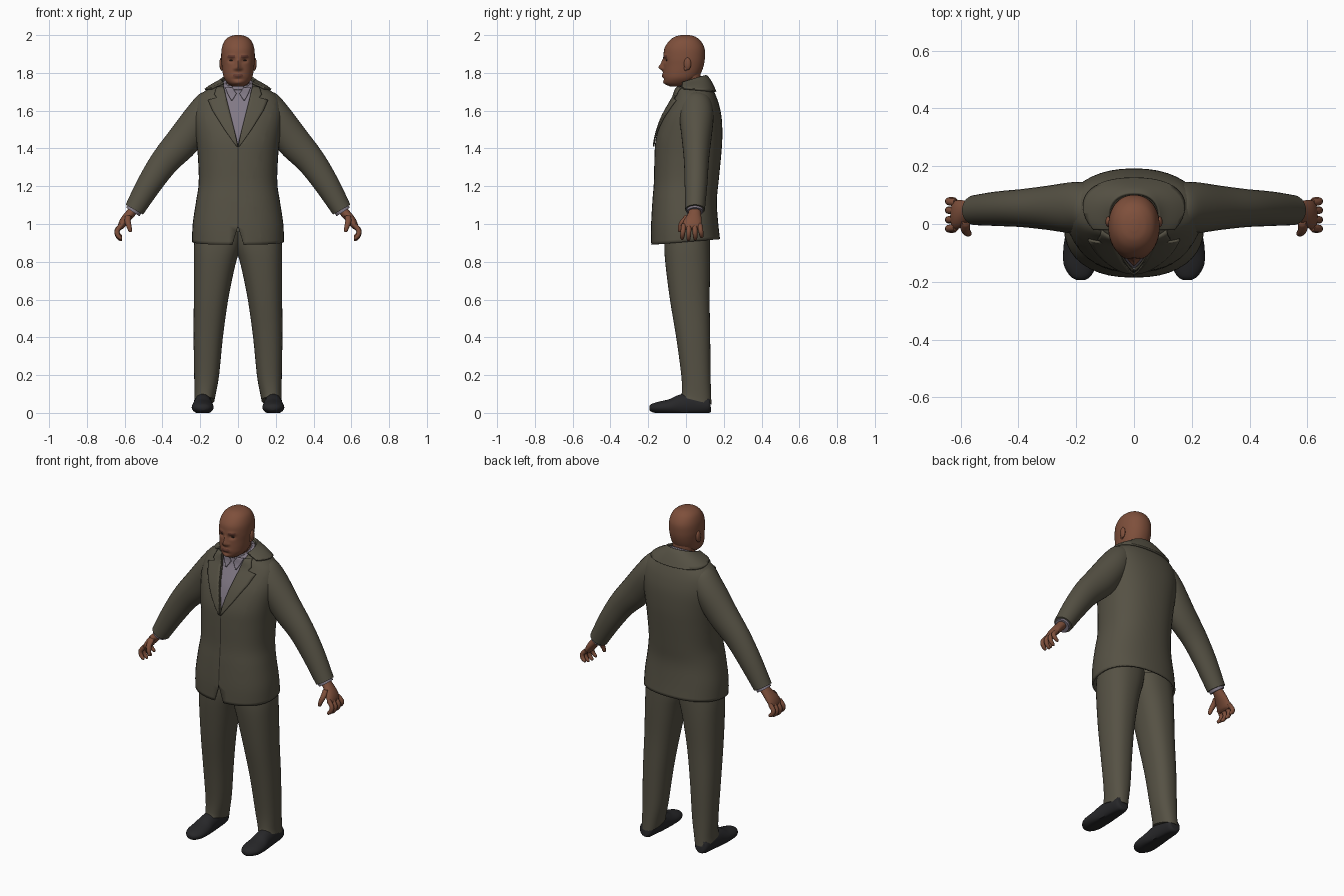
import bpy, bmesh, math
from mathutils import Vector
from mathutils.bvhtree import BVHTree

if "Cube" in bpy.data.objects:
    bpy.data.objects.remove(bpy.data.objects["Cube"])


def material(name, rgb):
    m = bpy.data.materials.new(name)
    m.use_nodes = True
    m.diffuse_color = (*rgb, 1)
    m.node_tree.nodes["Principled BSDF"].inputs["Base Color"].default_value = (*rgb, 1)
    return m


SUIT = material("olive_suit", (0.092, 0.083, 0.058))
SEAM = material("dark_seam", (0.03, 0.027, 0.02))
SHIRT = material("lilac_shirt", (0.22, 0.19, 0.235))
SKIN = material("brown_skin", (0.21, 0.079, 0.044))
LIPS = material("dark_lips", (0.13, 0.045, 0.03))
EYES = material("dark_eyes", (0.03, 0.018, 0.014))
SHOES = material("black_leather", (0.02, 0.02, 0.022))


def make(name, bm, mats, solid=0, offset=-1, mirror=False):
    me = bpy.data.meshes.new(name)
    bm.to_mesh(me)
    bm.free()
    ob = bpy.data.objects.new(name, me)
    bpy.context.collection.objects.link(ob)
    for m in mats:
        me.materials.append(m)
    bpy.ops.object.select_all(action='DESELECT')
    ob.select_set(True)
    bpy.context.view_layer.objects.active = ob
    bpy.ops.object.shade_smooth_by_angle(angle=math.radians(50))
    if solid:
        mod = ob.modifiers.new("Thickness", 'SOLIDIFY')
        mod.thickness, mod.offset = solid, offset
    if mirror:
        ob.modifiers.new("Mirror", 'MIRROR')
    return ob


def smooth_rows(rows, steps):
    """Catmull-Rom interpolation of rows of numbers."""
    out, n = [], len(rows)
    for i in range(n - 1):
        p = [rows[max(0, min(n - 1, i + k))] for k in (-1, 0, 1, 2)]
        for s in range(steps):
            t = s / steps
            out.append([.5 * (2*b + (c-a)*t + (2*a-5*b+4*c-d)*t*t + (3*b-a-3*c+d)*t**3)
                        for a, b, c, d in zip(*p)])
    return out + [list(rows[-1])]


def skin(rings, cap=True):
    bm = bmesh.new()
    vs = [[bm.verts.new(p) for p in r] for r in rings]
    n = len(vs[0])
    for a, b in zip(vs, vs[1:]):
        for j in range(n):
            k = (j + 1) % n
            bm.faces.new((a[j], a[k], b[k], b[j]))
    if cap:
        bm.faces.new(vs[0][::-1])
        bm.faces.new(vs[-1])
        bmesh.ops.recalc_face_normals(bm, faces=bm.faces)
    return bm


def loft(rows, steps=4, seg=40, power=2.3, cap=True):
    """Stacked rounded outlines; each row is x0, x1, y0, y1, z, tilt."""
    rings = []
    for x0, x1, y0, y1, z, tilt in smooth_rows(rows, steps):
        ring = []
        for j in range(seg):
            a = math.tau * j / seg
            c, s = [math.copysign(abs(v) ** (2 / power), v) for v in (math.cos(a), math.sin(a))]
            ring.append(Vector(((x0+x1)/2 + c*(x1-x0)/2, (y0+y1)/2 + s*(y1-y0)/2, z + tilt*s)))
        rings.append(ring)
    return skin(rings, cap)


def tube(rows, side, steps=4, seg=24):
    """Tube along a path; each row is x, y, z, radius, radius along side."""
    rows = smooth_rows(rows, steps)
    pts = [Vector(r[:3]) for r in rows]
    rings = []
    for i, r in enumerate(rows):
        along = pts[min(i + 1, len(pts) - 1)] - pts[max(i - 1, 0)]
        up = along.cross(side).normalized()
        rings.append([pts[i] + up * r[3] * math.cos(math.tau*j/seg)
                      + side * r[4] * math.sin(math.tau*j/seg) for j in range(seg)])
    return skin(rings)


def panel(tree, rows, lift, steps=4, cols=6):
    """Cloth strip laid on a front surface; each row is z, inner x, outer x."""
    bm = bmesh.new()
    grid = []
    for a, b in zip(rows, rows[1:]):
        for s in range(steps + 1):
            z, xi, xo = [p + (q - p) * s / steps for p, q in zip(a, b)]
            line = []
            for c in range(cols + 1):
                x = xi + (xo - xi) * c / cols
                hit = tree.ray_cast(Vector((x, -1, z)), Vector((0, 1, 0)))[0]
                line.append(bm.verts.new((x, (hit.y if hit else 0.02) - lift, z)))
            grid.append(line)
    for a, b in zip(grid, grid[1:]):
        for j in range(cols):
            bm.faces.new((a[j], a[j+1], b[j+1], b[j]))
    bmesh.ops.remove_doubles(bm, verts=bm.verts, dist=1e-5)
    return bm


def cut(bm, point, normal, test=lambda c: c.y < 0, clear=False):
    faces = [f for f in bm.faces if test(f.calc_center_median())]
    geom = faces + list({e for f in faces for e in f.edges}) + list({v for f in faces for v in f.verts})
    bmesh.ops.bisect_plane(bm, geom=geom, plane_co=point, plane_no=normal, clear_inner=clear)


def drop(bm, test):
    bmesh.ops.delete(bm, geom=[f for f in bm.faces if test(f.calc_center_median())], context='FACES')


X, Y = Vector((1, 0, 0)), Vector((0, 1, 0))
V_LOW, V_SLOPE = 1.42, 0.25

# Jacket: torso shell with a neck opening, a front seam and parted hem
torso = [(-w, w, y0, y1, z, t) for w, y0, y1, z, t in (
    (.243, -.185, .18, .905, .015), (.24, -.185, .17, 1.0, .01), (.222, -.178, .163, 1.12, 0),
    (.208, -.17, .172, 1.22, 0), (.212, -.167, .185, 1.35, 0), (.222, -.16, .192, 1.45, 0),
    (.235, -.13, .19, 1.55, 0), (.232, -.095, .178, 1.62, 0), (.21, -.065, .16, 1.675, 0),
    (.15, -.058, .135, 1.72, .01), (.10, -.055, .115, 1.745, .02), (.082, -.05, .10, 1.755, .025))]
bm = loft(torso, cap=False)
torso_tree = BVHTree.FromBMesh(bm)
for s in (-1, 1):
    cut(bm, (0, 0, V_LOW), (s, 0, -V_SLOPE))
    cut(bm, (0, 0, .99), (s, 0, .3))
    cut(bm, (s * .003, 0, 0), (1, 0, 0))
drop(bm, lambda c: c.y < 0 and (abs(c.x) < V_SLOPE * (c.z - V_LOW) or abs(c.x) < .3 * (.99 - c.z)))
for f in bm.faces:
    c = f.calc_center_median()
    f.material_index = int(c.y < 0 and abs(c.x) < .003 and c.z < V_LOW)
make("jacket", bm, [SUIT, SEAM], solid=.01)

# Turned-down collar around the back of the neck
bm = loft(torso[8:], cap=False)
cut(bm, (0, 0, 1.712), (0, .1, 1), lambda c: True, clear=True)
cut(bm, (0, -.015, 0), (0, 1, 0), lambda c: True, clear=True)
make("jacket_collar", bm, [SUIT], solid=.012, offset=1)

# Notched lapels
lapel = [(1.41, 0, .008), (1.5, .02, .072), (1.6, .045, .135), (1.655, .059, .158),
         (1.668, .062, .112), (1.685, .066, .125), (1.725, .076, .112)]
make("lapels", panel(torso_tree, lapel, .007), [SUIT], solid=.008, offset=0, mirror=True)

# Shirt under the jacket, with collar points
inner = [(x0 + .014, x1 - .014, y0 + .014, y1 - .014, z, t) for x0, x1, y0, y1, z, t in torso[4:]]
bm = loft(inner)
shirt_tree = BVHTree.FromBMesh(bm)
make("shirt", bm, [SHIRT], mirror=False)
points = [(1.655, .03, .036), (1.69, .008, .055), (1.722, .03, .068)]
make("shirt_collar_points", panel(shirt_tree, points, .008), [SHIRT], solid=.006, offset=0, mirror=True)
band = [(-.07, .07, -.05, .088, 1.735, .025), (-.067, .067, -.048, .086, 1.755, .03)]
make("shirt_collar_band", loft(band, cap=False), [SHIRT], solid=.006)

# Sleeves and shirt cuffs
sleeve = [(.129, .055, 1.667, .05, .06), (.147, .055, 1.643, .075, .08), (.196, .056, 1.567, .088, .09),
          (.285, .056, 1.446, .09, .078), (.385, .055, 1.334, .077, .066),
          (.47, .053, 1.21, .066, .06), (.549, .048, 1.076, .053, .052)]
make("sleeves", tube(sleeve, Y, seg=32), [SUIT], mirror=True)
cuff = [(.53, .048, 1.105, .042, .044), (.557, .047, 1.064, .042, .043)]
make("shirt_cuffs", tube(cuff, Y), [SHIRT], mirror=True)

# Hands: palm, four curled fingers, thumb
palm = [(.54, .046, 1.09, .026, .03), (.57, .045, 1.055, .025, .034), (.603, .035, 1.015, .023, .048),
        (.62, .03, .985, .017, .05), (.624, .03, .972, .007, .04)]
make("palms", tube(palm, Y), [SKIN], mirror=True)
for name, y, size in (("little", .074, .8), ("ring", .046, .95), ("middle", .016, 1), ("index", -.012, .92)):
    path = [(.616, 0, .995, .013), (.64, .002, .962, .013), (.636, .004, .935, .012),
            (.62, .005, .917, .009), (.614, .005, .913, .003)]
    rows = [(x, y + dy * (y - .03) * 40, .995 + (z - .995) * size, r, r) for x, dy, z, r in path]
    make(name + "_fingers", tube(rows, Y, 3, 12), [SKIN], mirror=True)
thumb = [(.58, .01, 1.045, .016, .016), (.584, -.016, 1.015, .016, .016), (.576, -.03, .985, .013, .013),
         (.57, -.033, .962, .009, .009), (.569, -.033, .957, .003, .003)]
make("thumbs", tube(thumb, Y, 3, 12), [SKIN], mirror=True)

# Trousers
leg = [(-.03, .225, -.11, .125, .96, 0), (-.015, .233, -.115, .128, .88, 0),
       (.015, .234, -.108, .128, .78, 0), (.052, .234, -.085, .125, .6, 0),
       (.08, .235, -.052, .128, .4, 0), (.10, .232, -.025, .13, .2, 0),
       (.118, .23, -.022, .133, .1, -.01), (.125, .232, -.028, .135, .065, -.02)]
make("trouser_legs", loft(leg), [SUIT], mirror=True)

# Shoes with flat soles
shoe = [(.185, .13, .04, .03, .025), (.185, .115, .04, .045, .042), (.185, .03, .045, .06, .046),
        (.186, -.03, .04, .056, .05), (.187, -.08, .032, .042, .057), (.187, -.14, .028, .032, .056),
        (.185, -.18, .026, .022, .036), (.184, -.194, .026, .01, .014)]
bm = tube(shoe, X)
for v in bm.verts:
    v.co.z = max(v.co.z, 0)
make("shoes", bm, [SHOES], mirror=True)

# Neck
neck = [(-.06, .06, -.035, .08, 1.66, 0), (-.06, .06, -.038, .078, 1.74, 0), (-.062, .062, -.05, .078, 1.83, 0)]
make("neck", loft(neck), [SKIN])

# Head: lofted skull with brow, nose, mouth and chin pushed into shape
head = [(-w, w, y0, y1, z, 0) for w, y0, y1, z in (
    (.03, -.085, -.01, 1.728), (.054, -.112, .03, 1.745), (.073, -.119, .06, 1.77), (.081, -.12, .08, 1.80),
    (.086, -.119, .094, 1.84), (.089, -.119, .1, 1.88), (.086, -.114, .098, 1.93), (.071, -.088, .077, 1.97),
    (.045, -.058, .048, 1.992), (.015, -.025, .018, 2.0))]
bm = loft(head, steps=7, seg=80, power=2.15)
bumps = ((0, 1.828, .013, .015, .022), (0, 1.85, .01, .022, .012), (.034, 1.888, .022, .009, .006),
         (.034, 1.866, .016, .011, -.011), (0, 1.785, .024, .012, .008), (0, 1.747, .02, .012, .006),
         (.016, 1.822, .008, .008, .008), (0, 1.768, .02, .006, -.004))
for v in bm.verts:
    if v.co.y < -.03:
        x, z = abs(v.co.x), v.co.z
        v.co.y -= sum(d * math.exp(-((x-bx)/sx)**2 - ((z-bz)/sz)**2) for bx, bz, sx, sz, d in bumps)
for f in bm.faces:
    c = f.calc_center_median()
    mouth = (c.x / .027) ** 2 + ((c.z - 1.786) / .01) ** 2 < 1
    brow = .016 < abs(c.x) < .052 and abs(c.z - 1.887) < .004
    f.material_index = int(c.y < -.05 and (mouth or brow))
head_tree = BVHTree.FromBMesh(bm)
make("head", bm, [SKIN, LIPS])


def blob(name, center, size, mat):
    bm = bmesh.new()
    bmesh.ops.create_uvsphere(bm, u_segments=20, v_segments=12, radius=1)
    for v in bm.verts:
        v.co = Vector(a * b + c for a, b, c in zip(v.co, size, center))
    make(name, bm, [mat], mirror=True)


# Eyes and ears
eye_y = head_tree.ray_cast(Vector((.034, -1, 1.866)), Y)[0].y
blob("eyes", (.034, eye_y + .004, 1.866), (.012, .007, .005), EYES)
blob("ears", (.088, .008, 1.848), (.011, .019, .033), SKIN)
blob("ear_lobes", (.086, -.001, 1.824), (.008, .01, .013), SKIN)
